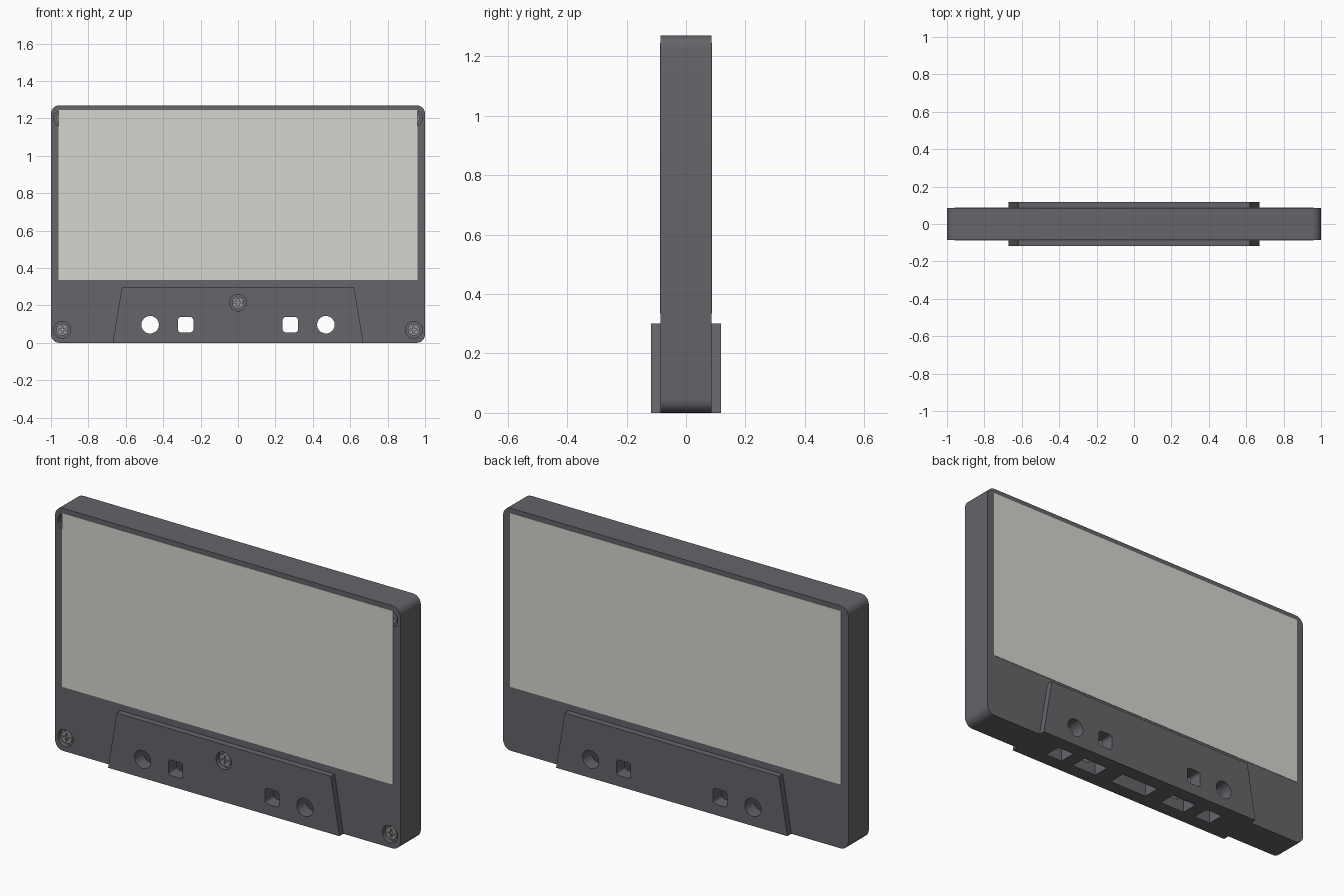
import bpy, bmesh, math

if "Cube" in bpy.data.objects:
    bpy.data.objects.remove(bpy.data.objects["Cube"])


def material(name, rgb):
    m = bpy.data.materials.new(name)
    m.diffuse_color = (*rgb, 1)
    m.use_nodes = True
    m.node_tree.nodes["Principled BSDF"].inputs["Base Color"].default_value = m.diffuse_color
    return m


SHELL = material("dark_shell", (0.13, 0.13, 0.145))
STEEL = material("screw_steel", (0.3, 0.3, 0.31))
PAPER = material("label_paper", (0.68, 0.66, 0.62))

T, P = 0.085, 0.118      # half thickness of the shell, and over the raised plates


def prism(name, pts, y0, y1, mat=None):
    """Extrude an x-z outline from y0 to y1."""
    bm = bmesh.new()
    base = bm.faces.new([bm.verts.new((x, y0, z)) for x, z in pts])
    ext = bmesh.ops.extrude_face_region(bm, geom=[base])
    bmesh.ops.translate(bm, vec=(0, y1 - y0, 0),
                        verts=[v for v in ext["geom"] if isinstance(v, bmesh.types.BMVert)])
    bmesh.ops.recalc_face_normals(bm, faces=bm.faces)
    me = bpy.data.meshes.new(name)
    bm.to_mesh(me)
    bm.free()
    ob = bpy.data.objects.new(name, me)
    bpy.context.collection.objects.link(ob)
    if mat:
        me.materials.append(mat)
    return ob


def rounded(cx, cz, hx, hz, r, n=6):
    pts = []
    for q, (sx, sz) in enumerate([(1, 1), (-1, 1), (-1, -1), (1, -1)]):
        for i in range(n + 1):
            a = math.pi / 2 * (q + i / n)
            pts.append((cx + sx * (hx - r) + r * math.cos(a), cz + sz * (hz - r) + r * math.sin(a)))
    return pts


def circle(cx, cz, r, n=32):
    return [(cx + r * math.cos(2 * math.pi * i / n), cz + r * math.sin(2 * math.pi * i / n)) for i in range(n)]


def box(cx, cz, hx, hz):
    return [(cx - hx, cz - hz), (cx + hx, cz - hz), (cx + hx, cz + hz), (cx - hx, cz + hz)]


def activate(ob):
    bpy.ops.object.select_all(action='DESELECT')
    ob.select_set(True)
    bpy.context.view_layer.objects.active = ob


def cut(ob, cutters):
    activate(ob)
    for c in cutters:
        m = ob.modifiers.new("cut", 'BOOLEAN')
        m.operation, m.solver, m.object = 'DIFFERENCE', 'EXACT', c
        bpy.ops.object.modifier_apply(modifier=m.name)


def smooth(ob):
    activate(ob)
    bpy.ops.object.shade_smooth_by_angle(angle=math.radians(35))


# Shell and the raised plates around the tape opening
body = prism("shell", rounded(0, 0.635, 1, 0.635, 0.045), -T, T, SHELL)
trapezoid = [(-0.67, 0), (0.67, 0), (0.62, 0.3), (-0.62, 0.3)]
front_plate = prism("front_plate", trapezoid, -P, -T, SHELL)
back_plate = prism("back_plate", trapezoid, T, P, SHELL)

# Guide holes right through the shell and plates
holes = []
for s in (-1, 1):
    holes.append(prism("round_cutter", circle(s * 0.47, 0.097, 0.047), -0.3, 0.3))
    holes.append(prism("square_cutter", rounded(s * 0.28, 0.097, 0.041, 0.041, 0.016), -0.3, 0.3))

# Tape openings in the bottom edge
slots = [prism("slot_cutter", box(x, 0, w, 0.18), -0.045, 0.045)
         for x, w in [(0, 0.11), (-0.28, 0.072), (0.28, 0.072), (-0.47, 0.048), (0.47, 0.048)]]

# Screws sunk in the front: x, z and the y of the surface they sit in
screws = [(-0.94, 0.07, -T), (0.94, 0.07, -T), (-0.94, 1.2, -T), (0.94, 1.2, -T), (0, 0.215, -P)]
wells = [prism("well_cutter", circle(x, z, 0.045), y - 0.05, y + 0.025) for x, z, y in screws]

cut(body, holes + slots + wells[:4])
cut(front_plate, holes + wells[4:])
cut(back_plate, holes)

for x, z, y in screws:
    head = prism("screw_head", circle(x, z, 0.031), y + 0.008, y + 0.027, STEEL)
    cross = [prism("cross_cutter", box(x, z, *s), y - 0.02, y + 0.02)
             for s in [(0.021, 0.005), (0.005, 0.021)]]
    cut(head, cross)
    smooth(head)
    for c in cross:
        bpy.data.objects.remove(c)

for c in holes + slots + wells:
    bpy.data.objects.remove(c)
for ob in (body, front_plate, back_plate):
    smooth(ob)

# Paper labels on both faces
for name, s in (("front_label", -1), ("back_label", 1)):
    prism(name, box(0, 0.79, 0.96, 0.455), s * T, s * (T + 0.002), PAPER)
